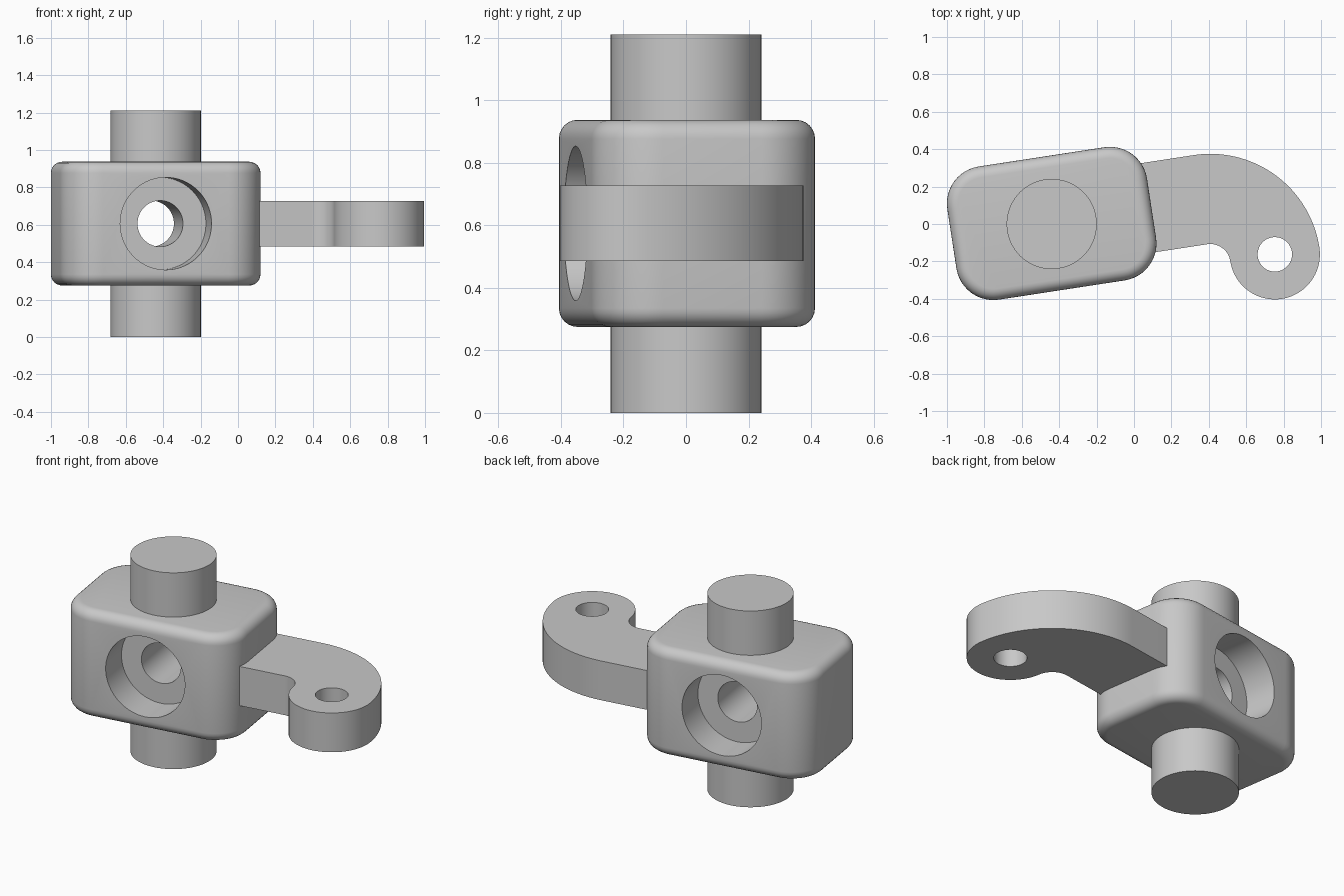
import bpy, bmesh, math
from mathutils import Matrix, Vector

if "Cube" in bpy.data.objects:
    bpy.data.objects.remove(bpy.data.objects["Cube"])

TILT = math.radians(8.7)
CX, CZ = -0.44, 0.606            # block axis and mid height

grey = bpy.data.materials.new("plain grey")
grey.diffuse_color = (0.58, 0.58, 0.58, 1)
grey.use_nodes = True
grey.node_tree.nodes["Principled BSDF"].inputs["Base Color"].default_value = grey.diffuse_color


def arc(cx, cy, r, a0, a1, n):
    return [(cx + r * math.cos(math.radians(a0 + (a1 - a0) * i / n)),
             cy + r * math.sin(math.radians(a0 + (a1 - a0) * i / n))) for i in range(n + 1)]


def loft(name, rings):
    """Skin a stack of equal-length closed rings and cap both ends."""
    bm = bmesh.new()
    vs = [[bm.verts.new(p) for p in ring] for ring in rings]
    n = len(vs[0])
    for a, b in zip(vs, vs[1:]):
        for i in range(n):
            bm.faces.new((a[i], a[(i + 1) % n], b[(i + 1) % n], b[i]))
    bm.faces.new(vs[0][::-1])
    bm.faces.new(vs[-1])
    bmesh.ops.recalc_face_normals(bm, faces=bm.faces)
    me = bpy.data.meshes.new(name)
    bm.to_mesh(me)
    bm.free()
    me.materials.append(grey)
    ob = bpy.data.objects.new(name, me)
    bpy.context.collection.objects.link(ob)
    return ob


def prism(name, outline, z0, z1):
    return loft(name, [[(x, y, z) for x, y in outline] for z in (z0, z1)])


def cylinder(name, x, y, r, z0, z1):
    return prism(name, arc(x, y, r, 0, 360, 72)[:-1], z0, z1)


def select(ob):
    bpy.ops.object.select_all(action='DESELECT')
    ob.select_set(True)
    bpy.context.view_layer.objects.active = ob


def cut(ob, cutter):
    mod = ob.modifiers.new("cut", 'BOOLEAN')
    mod.operation, mod.solver, mod.object = 'DIFFERENCE', 'EXACT', cutter
    select(ob)
    bpy.ops.object.modifier_apply(modifier=mod.name)
    bpy.data.objects.remove(cutter)


def smooth(ob):
    select(ob)
    bpy.ops.object.shade_smooth_by_angle(angle=math.radians(30))


# Block: rounded rectangle with rolled top and bottom edges
HX, HY, R, EDGE, HZ = 0.54, 0.36, 0.2, 0.06, 0.331


def block_ring(inset, z):
    pts = []
    for sx, sy, a in ((1, 1, 0), (-1, 1, 90), (-1, -1, 180), (1, -1, 270)):
        pts += arc(sx * (HX - R), sy * (HY - R), R - inset, a, a + 90, 12)
    return [(x, y, z) for x, y in pts]


half = []
for k in range(7):
    t = math.radians(15 * k)
    half.append((EDGE * (1 - math.sin(t)), HZ - EDGE + EDGE * math.cos(t)))
rings = [block_ring(i, -z) for i, z in half] + [block_ring(i, z) for i, z in half[::-1]]
block = loft("block", rings)

# Through bore with a wide counterbore on the front and back faces
SHOULDER = 0.16
turn = Matrix.Rotation(math.radians(90), 4, 'X')
for r, z0, z1 in ((0.247, SHOULDER, 0.6), (0.247, -0.6, -SHOULDER), (0.123, -0.5, 0.5)):
    cutter = cylinder("bore_cutter", 0, 0, r, z0, z1)
    cutter.data.transform(turn)
    cut(block, cutter)
block.data.transform(Matrix.Translation((CX, 0.003, CZ)) @ Matrix.Rotation(TILT, 4, 'Z'))
smooth(block)

# Pin ends above and below the block
smooth(cylinder("upper_pin", CX, 0, 0.241, 0.92, 1.21))
smooth(cylinder("lower_pin", CX, 0, 0.241, 0, 0.29))

# Hooked arm: straight bar, concentric bend and round eye
deg = math.degrees(TILT)
bx, by, bend, w = 0.408, -0.215, 0.349, 0.241
ex, ey = bx + bend * math.cos(TILT), by + bend * math.sin(TILT)
outline = arc(bx, by, bend + w, deg + 90, deg, 40)
outline += arc(ex, ey, w, deg, deg - 180, 36)[1:]
outline += arc(bx, by, bend - w, deg, deg + 90, 16)[1:]
back = Vector((math.cos(TILT), math.sin(TILT))) * 0.47
for i in (-1, 0):
    p = outline[-1] if i else outline[0]
    outline.append((p[0] - back.x, p[1] - back.y))
arm = prism("hooked_arm", outline, 0.485, 0.727)
cut(arm, cylinder("eye_cutter", ex, ey, 0.092, 0.3, 0.9))
smooth(arm)
